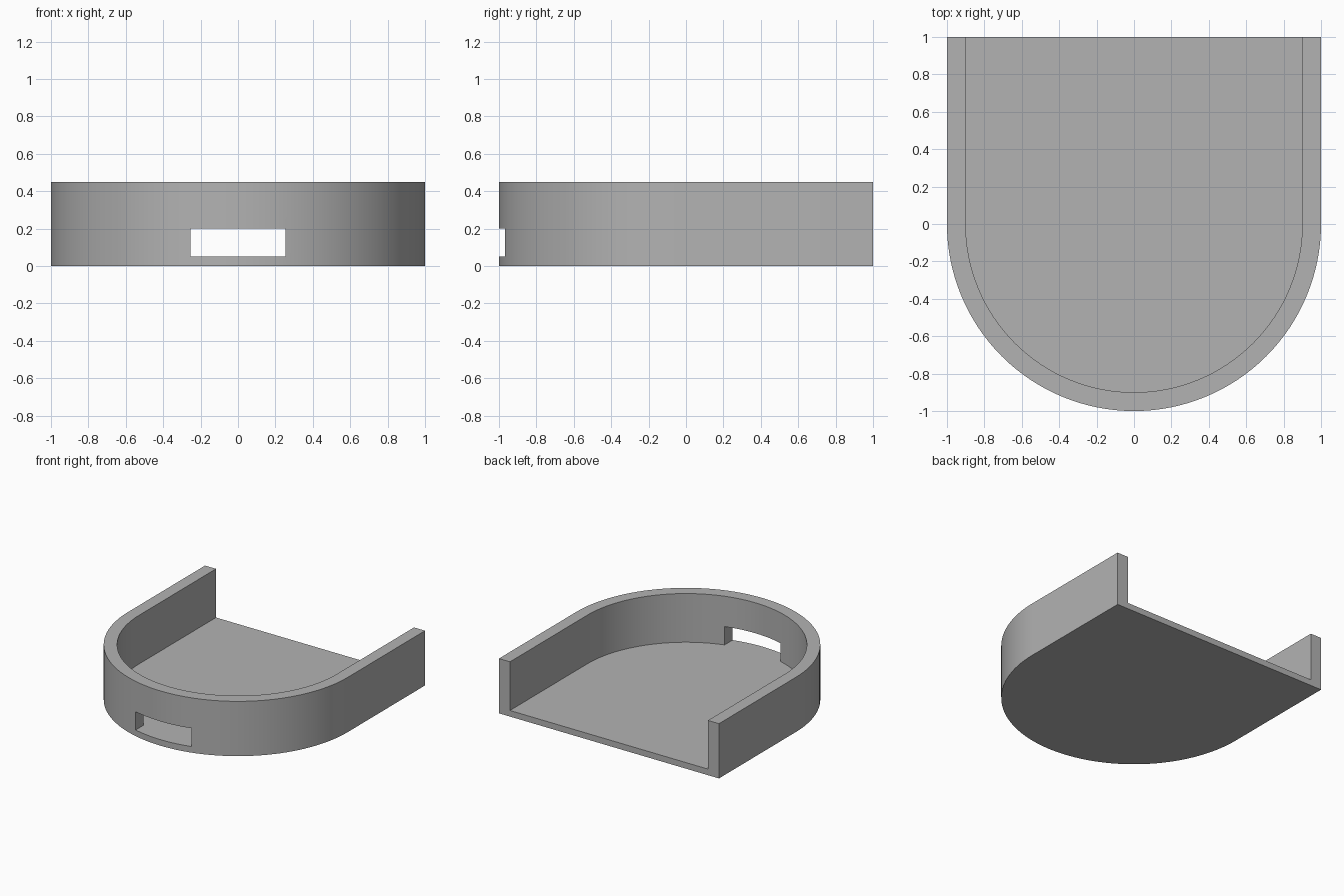
import bpy
import bmesh
from math import pi, cos, sin, radians

cube = bpy.data.objects.get("Cube")
if cube:
    bpy.data.objects.remove(cube, do_unlink=True)

HEIGHT, FLOOR, WALL = 0.45, 0.05, 0.1
SLOT_HALF, SLOT_TOP = 0.254, 0.2
SEGMENTS = 64

grey = bpy.data.materials.new("plain grey")
grey.use_nodes = True
colour = (0.45, 0.45, 0.45, 1)
grey.diffuse_color = colour
grey.node_tree.nodes["Principled BSDF"].inputs["Base Color"].default_value = colour


def prism(name, outline, bottom, top):
    """Extrude a flat outline upwards into a solid."""
    bm = bmesh.new()
    base = bm.faces.new([bm.verts.new((x, y, bottom)) for x, y in outline])
    walls = bmesh.ops.extrude_face_region(bm, geom=[base])
    raised = [v for v in walls["geom"] if isinstance(v, bmesh.types.BMVert)]
    bmesh.ops.translate(bm, verts=raised, vec=(0, 0, top - bottom))
    bmesh.ops.recalc_face_normals(bm, faces=bm.faces)
    mesh = bpy.data.meshes.new(name)
    bm.to_mesh(mesh)
    bm.free()
    mesh.materials.append(grey)
    obj = bpy.data.objects.new(name, mesh)
    bpy.context.collection.objects.link(obj)
    return obj


def u_outline(radius, back):
    """Half circle at the front, straight sides to the back."""
    angles = [pi + pi * i / SEGMENTS for i in range(SEGMENTS + 1)]
    arc = [(radius * cos(a), radius * sin(a)) for a in angles]
    return arc + [(radius, back), (-radius, back)]


# Solid tray body, then the open-backed hollow and the front slot
tray = prism("tray", u_outline(1, 1), 0, HEIGHT)
hollow = prism("hollow_cutter", u_outline(1 - WALL, 1.2), FLOOR, HEIGHT + 0.2)
s = SLOT_HALF
slot = prism("slot_cutter", [(-s, -1.2), (s, -1.2), (s, -0.5), (-s, -0.5)],
             FLOOR, SLOT_TOP)

bpy.ops.object.select_all(action="DESELECT")
bpy.context.view_layer.objects.active = tray
tray.select_set(True)
for cutter in (hollow, slot):
    cutter.hide_render = True
    cut = tray.modifiers.new(cutter.name, "BOOLEAN")
    cut.operation = "DIFFERENCE"
    cut.solver = "EXACT"
    cut.object = cutter
    bpy.ops.object.modifier_apply(modifier=cut.name)
    bpy.data.objects.remove(cutter, do_unlink=True)

# Smooth curved walls with crisp rims
bpy.ops.object.shade_smooth_by_angle(angle=radians(30))
